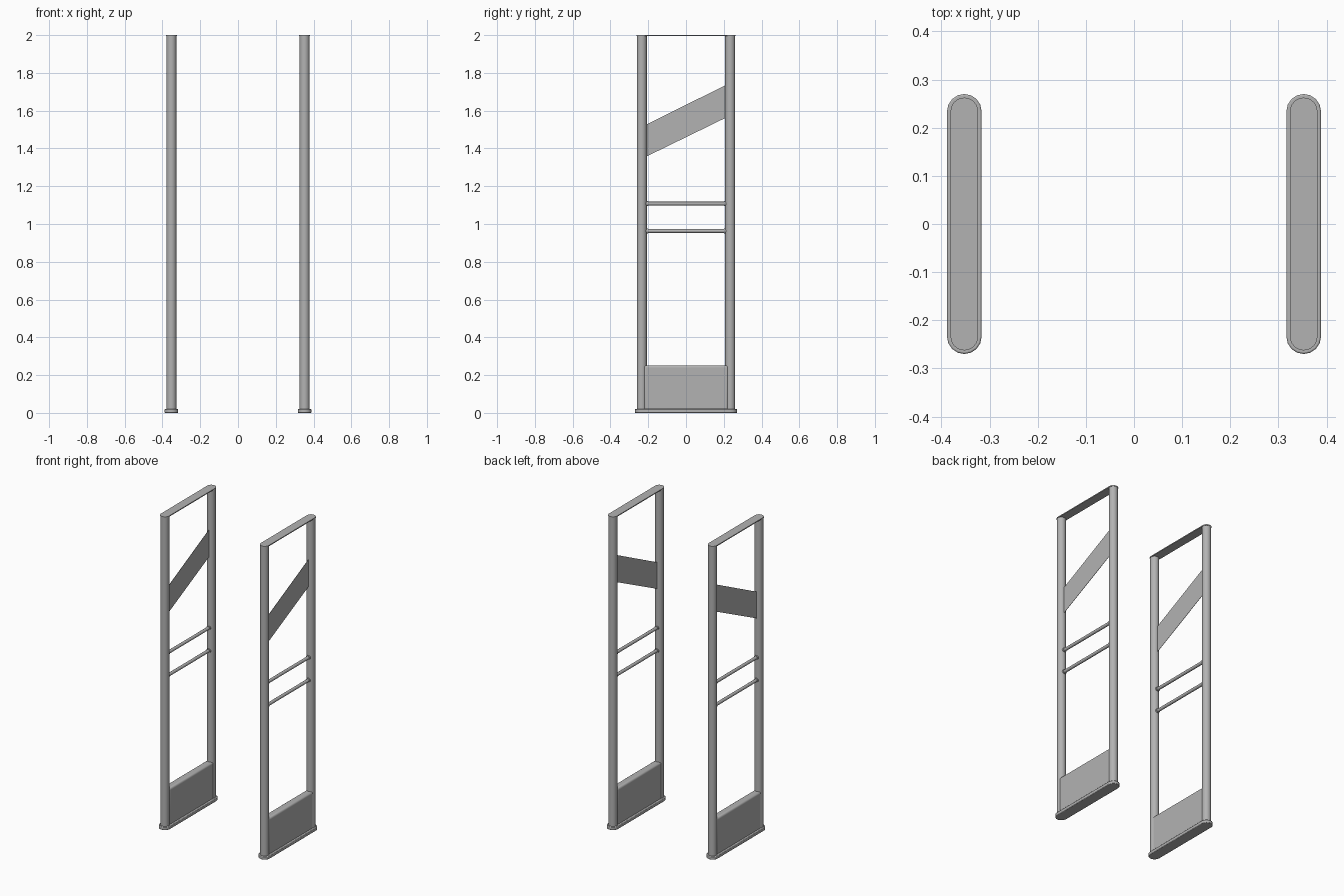
import bpy, bmesh, math
from mathutils import Matrix

if "Cube" in bpy.data.objects:
    bpy.data.objects.remove(bpy.data.objects["Cube"])

POST_Y = 0.234   # distance of post centres from the middle
POST_R = 0.0265

grey = bpy.data.materials.new("dark_grey")
grey.diffuse_color = (0.45, 0.45, 0.45, 1)
grey.use_nodes = True
grey.node_tree.nodes["Principled BSDF"].inputs["Base Color"].default_value = grey.diffuse_color


def finish(name, bm):
    bmesh.ops.recalc_face_normals(bm, faces=bm.faces)
    mesh = bpy.data.meshes.new(name)
    bm.to_mesh(mesh)
    bm.free()
    mesh.materials.append(grey)
    ob = bpy.data.objects.new(name, mesh)
    bpy.context.collection.objects.link(ob)
    bpy.context.view_layer.objects.active = ob
    ob.select_set(True)
    bpy.ops.object.shade_smooth_by_angle(angle=math.radians(35))
    ob.select_set(False)
    return ob


def bevel(ob, width, segments):
    mod = ob.modifiers.new("bevel", 'BEVEL')
    mod.width = width
    mod.segments = segments
    mod.limit_method = 'ANGLE'
    mod.angle_limit = math.radians(50)


def extrude_profile(bm, points, vec):
    face = bm.faces.new([bm.verts.new(p) for p in points])
    out = bmesh.ops.extrude_face_region(bm, geom=[face])
    moved = [v for v in out["geom"] if isinstance(v, bmesh.types.BMVert)]
    bmesh.ops.translate(bm, verts=moved, vec=vec)


def stadium(name, x, r, z0, z1, n=8):
    pts = []
    for end in (1, -1):
        for i in range(n + 1):
            a = math.pi * i / n + (0 if end > 0 else math.pi)
            pts.append((x + r * math.cos(a), end * POST_Y + r * math.sin(a), z0))
    bm = bmesh.new()
    extrude_profile(bm, pts, (0, 0, z1 - z0))
    return finish(name, bm)


def cylinder(name, center, r, length, along_y=False, sides=24):
    m = Matrix.Translation(center)
    if along_y:
        m = m @ Matrix.Rotation(math.pi / 2, 4, 'X')
    bm = bmesh.new()
    bmesh.ops.create_cone(bm, cap_ends=True, segments=sides, radius1=r,
                          radius2=r, depth=length, matrix=m)
    return finish(name, bm)


def side_panel(name, x, thickness, yz):
    bm = bmesh.new()
    extrude_profile(bm, [(x - thickness / 2, y, z) for y, z in yz],
                    (thickness, 0, 0))
    return finish(name, bm)


for side, x in (("left", -0.3525), ("right", 0.3525)):
    # foot plate and slightly overhanging top cap
    foot = stadium(side + "_foot_plate", x, 0.036, 0, 0.02)
    bevel(foot, 0.003, 2)
    stadium(side + "_top_cap", x, 0.0285, 1.994, 2.0, 12)

    # upright posts
    for end, s in (("front", -1), ("back", 1)):
        cylinder(f"{side}_{end}_post", (x, s * POST_Y, 1.005), POST_R, 1.98)

    # lower housing with rounded top edges, nearly flush with the posts
    y = 0.225
    lower = side_panel(side + "_lower_housing", x, 0.049,
                       [(-y, 0.015), (y, 0.015), (y, 0.252), (-y, 0.252)])
    bevel(lower, 0.012, 4)

    # two cross rods with end collars
    for label, z in (("lower", 0.963), ("upper", 1.108)):
        cylinder(f"{side}_{label}_rod", (x, 0, z), 0.010, 0.43, True, 16)
        for end, s in (("front", -1), ("back", 1)):
            cylinder(f"{side}_{label}_rod_{end}_collar", (x, s * 0.209, z),
                     0.0135, 0.014, True, 16)

    # slanted thin sign panel
    y = 0.21
    side_panel(side + "_slanted_panel", x, 0.002,
               [(-y, 1.357), (y, 1.562), (y, 1.735), (-y, 1.527)])
